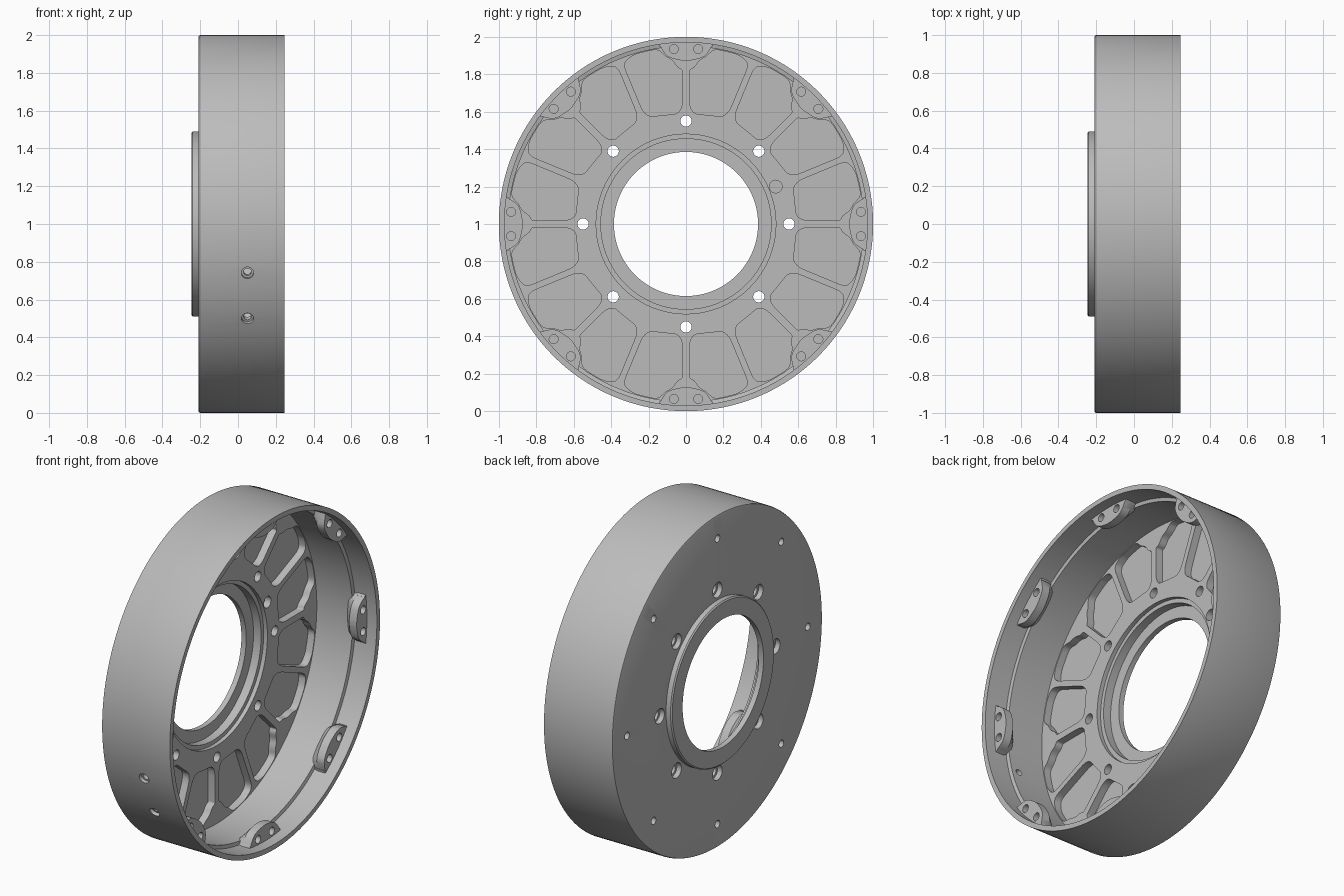
import bpy, bmesh, math
from math import cos, sin, radians, pi
from mathutils import Matrix, Vector

cube = bpy.data.objects.get("Cube")
if cube:
    bpy.data.objects.remove(cube)

grey = bpy.data.materials.new("machined_grey")
grey.use_nodes = True
COLOUR = (0.5, 0.5, 0.5, 1)
grey.diffuse_color = COLOUR
grey.node_tree.nodes["Principled BSDF"].inputs["Base Color"].default_value = COLOUR

CENTRE = Matrix.Translation((0, 0, 1))
PLATE = -0.14      # inner face of the back plate
BACK = -0.21       # outer face of the back plate


def turn(bm, profile, n, matrix=Matrix(), closed=False):
    """Turn (x, radius) points about the x axis; cap the ends unless closed."""
    rings = [[bm.verts.new(matrix @ Vector((x, r * cos(2 * pi * i / n), r * sin(2 * pi * i / n))))
              for i in range(n)] for x, r in profile]
    pairs = list(zip(rings, rings[1:]))
    if closed:
        pairs.append((rings[-1], rings[0]))
    else:
        bm.faces.new(rings[0])
        bm.faces.new(rings[-1])
    for a, b in pairs:
        for i in range(n):
            j = (i + 1) % n
            bm.faces.new((a[i], a[j], b[j], b[i]))


def prism(bm, front, back, x0, x1, matrix):
    """Loft between two (radial, across) outlines at two depths."""
    a = [bm.verts.new(matrix @ Vector((x0, r, u))) for r, u in front]
    b = [bm.verts.new(matrix @ Vector((x1, r, u))) for r, u in back]
    bm.faces.new(a)
    bm.faces.new(b)
    for i in range(len(a)):
        j = (i + 1) % len(a)
        bm.faces.new((a[i], a[j], b[j], b[i]))


def rounded(corners, steps=5):
    """Replace each (point, radius) corner by a short curve."""
    out = []
    for i, (p, rad) in enumerate(corners):
        p = Vector(p)
        before, after = Vector(corners[i - 1][0]), Vector(corners[(i + 1) % len(corners)][0])
        a = p + (before - p).normalized() * min(rad, (before - p).length * 0.45)
        b = p + (after - p).normalized() * min(rad, (after - p).length * 0.45)
        for k in range(steps + 1):
            t = k / steps
            out.append(a * (1 - t) ** 2 + p * 2 * t * (1 - t) + b * t * t)
    return out


def polar(r, deg):
    return (r * cos(radians(deg)), r * sin(radians(deg)))


def make(name, bm):
    bmesh.ops.recalc_face_normals(bm, faces=bm.faces)
    mesh = bpy.data.meshes.new(name)
    bm.to_mesh(mesh)
    bm.free()
    mesh.materials.append(grey)
    ob = bpy.data.objects.new(name, mesh)
    bpy.context.collection.objects.link(ob)
    return ob


def activate(ob):
    bpy.ops.object.select_all(action='DESELECT')
    ob.select_set(True)
    bpy.context.view_layer.objects.active = ob


def cut(ob, cutter):
    cutter.hide_render = True
    activate(ob)
    mod = ob.modifiers.new("cut", 'BOOLEAN')
    mod.operation, mod.solver, mod.object = 'DIFFERENCE', 'EXACT', cutter
    bpy.ops.object.modifier_apply(modifier=mod.name)
    bpy.data.objects.remove(cutter)


def finish(ob):
    activate(ob)
    bpy.ops.object.shade_smooth_by_angle(angle=radians(30))


spokes = [CENTRE @ Matrix.Rotation(k * pi / 4, 4, 'X') for k in range(8)]

# Housing: rim, back plate, rear collar and stepped bore in one turned profile
bm = bmesh.new()
turn(bm, [(0.246, 1), (-0.2, 1), (-0.207, 0.997), (BACK, 0.99), (BACK, 0.49),
          (-0.24, 0.49), (-0.247, 0.483), (-0.247, 0.385), (-0.215, 0.385),
          (-0.215, 0.455), (-0.165, 0.455), (-0.165, 0.48), (PLATE, 0.48),
          (PLATE, 0.95), (0.1, 0.95), (0.105, 0.97), (0.246, 0.97)],
     160, CENTRE, closed=True)
housing = make("housing", bm)

# Pockets in the plate, mirrored about each spoke
half = 22.5
rib = Vector(polar(1, half))
side = Vector((rib.y, -rib.x)) * 0.017
pocket = rounded([
    ((0.59, 0.02), 0.07), ((0.825, 0.02), 0.01), ((0.835, 0.045), 0.02),
    ((0.875, 0.07), 0.03), ((0.895, 0.11), 0.03), (polar(0.946, 9), 0.03),
    (polar(0.946, 13), 0.02), (polar(0.946, 17), 0.02),
    (rib * 0.925 + side, 0.05), (rib * 0.61 + side, 0.07), (polar(0.595, 12), 0.05)])
mirrored = [Vector((p.x, -p.y)) for p in pocket]
bm = bmesh.new()
for m in spokes:
    for outline in (pocket, mirrored):
        prism(bm, outline, outline, -0.185, -0.11, m)
    # Counterbored bolt hole and small blind hole behind each spoke
    turn(bm, [(-0.3, 0.045), (-0.18, 0.045), (-0.18, 0.03), (-0.1, 0.03)], 24,
         m @ Matrix.Translation((0, 0.55, 0)))
    turn(bm, [(-0.3, 0.022), (-0.15, 0.022)], 20, m @ Matrix.Translation((0, 0.86, 0)))
# Locating hole in the plate
turn(bm, [(-0.18, 0.034), (-0.1, 0.034)], 24, CENTRE @ Matrix.Translation((0, 0.48, 0.2)))
# Stepped radial holes through the rim
for deg in (195, 210):
    turn(bm, [(0.9, 0.02), (0.98, 0.02), (0.98, 0.032), (1.05, 0.032)], 24,
         CENTRE @ Matrix.Translation((0.05, 0, 0)) @ Matrix.Rotation(radians(deg), 4, 'X')
         @ Matrix.Rotation(pi / 2, 4, 'Z'))
cut(housing, make("housing_cutter", bm))
finish(housing)

# Screw lugs inside the rim, scalloped at the sides and tapering into the wall
edge = rounded([((0.975, 0.15), 0.005), ((0.925, 0.125), 0.03), ((0.895, 0.1), 0.03),
                ((0.88, 0.06), 0.03), ((0.87, 0.0), 0.02)], 4)[5:-3]
outline = [Vector(polar(0.985, 9)), Vector((0.945, 0.138))] + edge
outline += [Vector((p.x, -p.y)) for p in reversed(outline)]
root = [Vector((0.955 + (p.x - 0.87) * 0.2, p.y * 0.9)) for p in outline]
for k, m in enumerate(spokes):
    bm = bmesh.new()
    prism(bm, outline, outline, 0.18, 0.13, m)
    lower = bmesh.new()
    prism(lower, outline, root, 0.13, 0.06, m)
    temp = bpy.data.meshes.new("lug_taper")
    lower.to_mesh(temp)
    lower.free()
    bm.from_mesh(temp)
    bpy.data.meshes.remove(temp)
    # Weld the two lofts and drop the shared inner faces
    bmesh.ops.remove_doubles(bm, verts=bm.verts, dist=1e-5)
    shared = [f for f in bm.faces if len(f.verts) > 4
              and all(abs(v.co.x - 0.13) < 1e-4 for v in f.verts)]
    bmesh.ops.delete(bm, geom=shared, context='FACES_ONLY')
    lug = make(f"screw_lug_{k + 1}", bm)
    bm = bmesh.new()
    for u in (-0.065, 0.065):
        turn(bm, [(0.11, 0.024), (0.25, 0.024)], 20, m @ Matrix.Translation((0, 0.935, u)))
    cut(lug, make("lug_cutter", bm))
    finish(lug)
